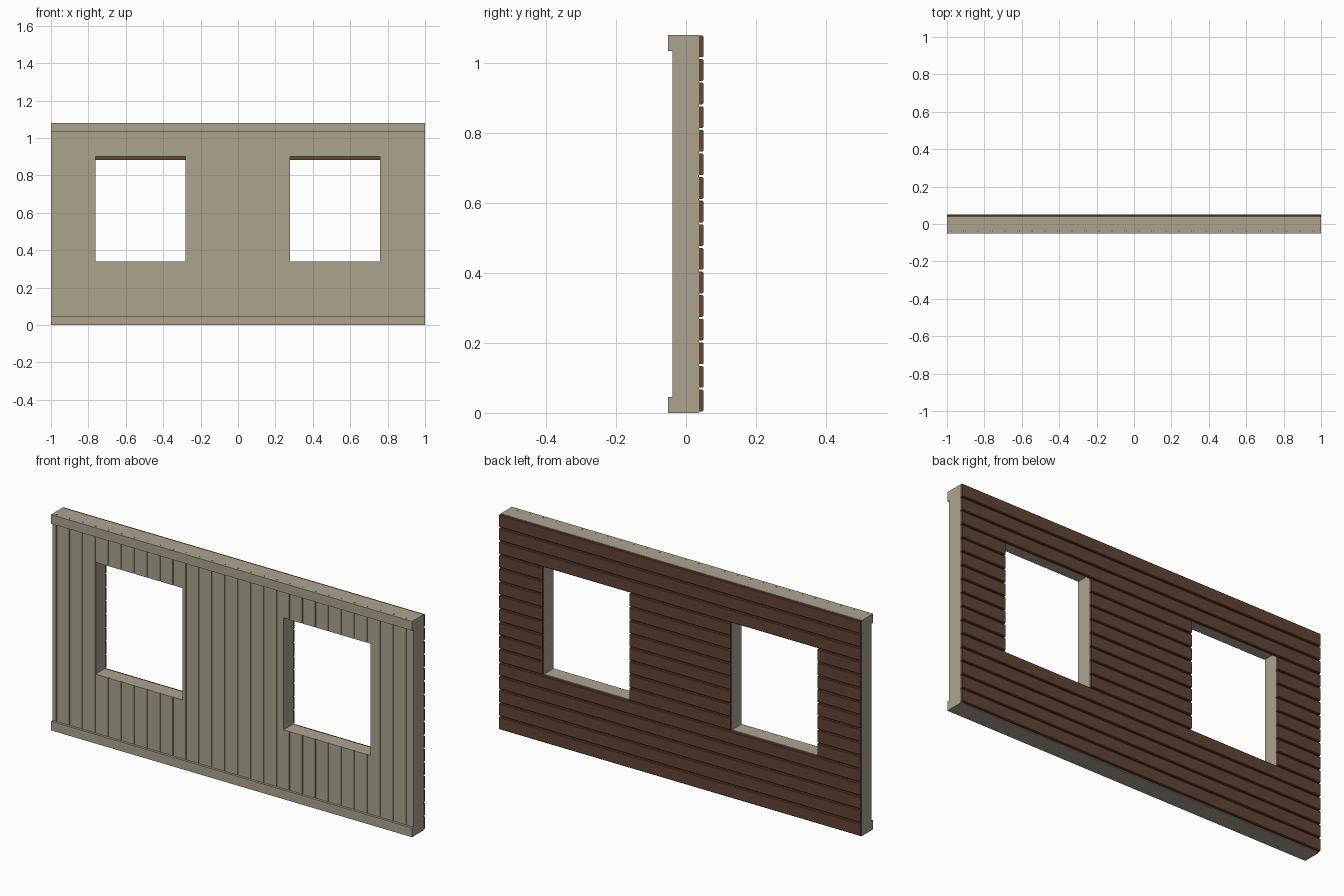
import bpy, bmesh
from mathutils import Vector

if "Cube" in bpy.data.objects:
    bpy.data.objects.remove(bpy.data.objects["Cube"])


def material(name, rgb):
    m = bpy.data.materials.new(name)
    m.diffuse_color = (*rgb, 1.0)
    m.use_nodes = True
    m.node_tree.nodes["Principled BSDF"].inputs["Base Color"].default_value = m.diffuse_color
    return m


TAN = material("weathered tan", (0.42, 0.37, 0.275))
BROWN = material("dark brown wood", (0.125, 0.058, 0.036))

XS = [-1.0, -0.762, -0.281, 0.279, 0.76, 1.0]   # column edges
ZS = [0.0, 0.34, 0.9, 1.08]                     # row edges
WINDOW_COLS = (1, 3)


def finish(name, bm, mat):
    bmesh.ops.recalc_face_normals(bm, faces=bm.faces[:])
    me = bpy.data.meshes.new(name)
    bm.to_mesh(me)
    bm.free()
    me.materials.append(mat)
    ob = bpy.data.objects.new(name, me)
    bpy.context.collection.objects.link(ob)
    return ob


def prism(bm, profile, x0, x1):
    """Extrude a (y, z) profile along x."""
    face = bm.faces.new([bm.verts.new((x0, y, z)) for y, z in profile])
    ext = bmesh.ops.extrude_face_region(bm, geom=[face])["geom"]
    bmesh.ops.translate(bm, vec=(x1 - x0, 0, 0),
                        verts=[g for g in ext if isinstance(g, bmesh.types.BMVert)])
    # extrusion consumes the source face, so cap it again if needed
    if not face.is_valid:
        return


def box(bm, x0, x1, y0, y1, z0, z1):
    r = bmesh.ops.create_cube(bm, size=1)
    size = Vector((x1 - x0, y1 - y0, z1 - z0))
    mid = Vector((x0 + x1, y0 + y1, z0 + z1)) / 2
    bmesh.ops.scale(bm, vec=size, verts=r["verts"])
    bmesh.ops.translate(bm, vec=mid, verts=r["verts"])


# wall core: a slab with two window openings
bm = bmesh.new()
grid = [[bm.verts.new((x, -0.034, z)) for z in ZS] for x in XS]
cells = []
for i in range(5):
    for j in range(3):
        if not (i in WINDOW_COLS and j == 1):
            cells.append(bm.faces.new((grid[i][j], grid[i + 1][j],
                                       grid[i + 1][j + 1], grid[i][j + 1])))
ext = bmesh.ops.extrude_face_region(bm, geom=cells, use_keep_orig=True)["geom"]
bmesh.ops.translate(bm, vec=(0, 0.071, 0),
                    verts=[g for g in ext if isinstance(g, bmesh.types.BMVert)])
finish("wall_core", bm, TAN)

# thin vertical planks on the front, clipped to the columns
bm = bmesh.new()
PITCH, GAP = 0.0717, 0.005
for k in range(-1, 29):
    a = -0.977 + PITCH * k + GAP / 2
    b = a + PITCH - GAP
    for i in range(5):
        x0, x1 = max(a, XS[i]), min(b, XS[i + 1])
        if x1 - x0 < 0.001:
            continue
        spans = [(0, ZS[1]), (ZS[2], 1.08)] if i in WINDOW_COLS else [(0, 1.08)]
        for z0, z1 in spans:
            box(bm, x0, x1, -0.039, -0.034, z0, z1)
finish("front_planks", bm, TAN)

# bottom and top rails
for name, z0, z1 in (("bottom_rail", 0.0, 0.046), ("top_rail", 1.034, 1.08)):
    bm = bmesh.new()
    box(bm, -1, 1, -0.051, -0.039, z0, z1)
    finish(name, bm, TAN)

# horizontal siding boards on the back, split around the windows
bm = bmesh.new()
C = 0.003
for n in range(16):
    z0 = 0.0045 + 0.0675 * n
    z1 = z0 + 0.062
    profile = [(0.037, z0), (0.05 - C, z0), (0.05, z0 + C),
               (0.05, z1 - C), (0.05 - C, z1), (0.037, z1)]
    beside_window = 5 <= n <= 12
    runs = [(XS[0], XS[1]), (XS[2], XS[3]), (XS[4], XS[5])] if beside_window else [(-1, 1)]
    for x0, x1 in runs:
        rings = [[bm.verts.new((x, y, z)) for y, z in profile] for x in (x0, x1)]
        bm.faces.new(rings[0])
        bm.faces.new(rings[1][::-1])
        for q in range(6):
            r = (q + 1) % 6
            bm.faces.new((rings[0][q], rings[1][q], rings[1][r], rings[0][r]))
finish("back_siding", bm, BROWN)
